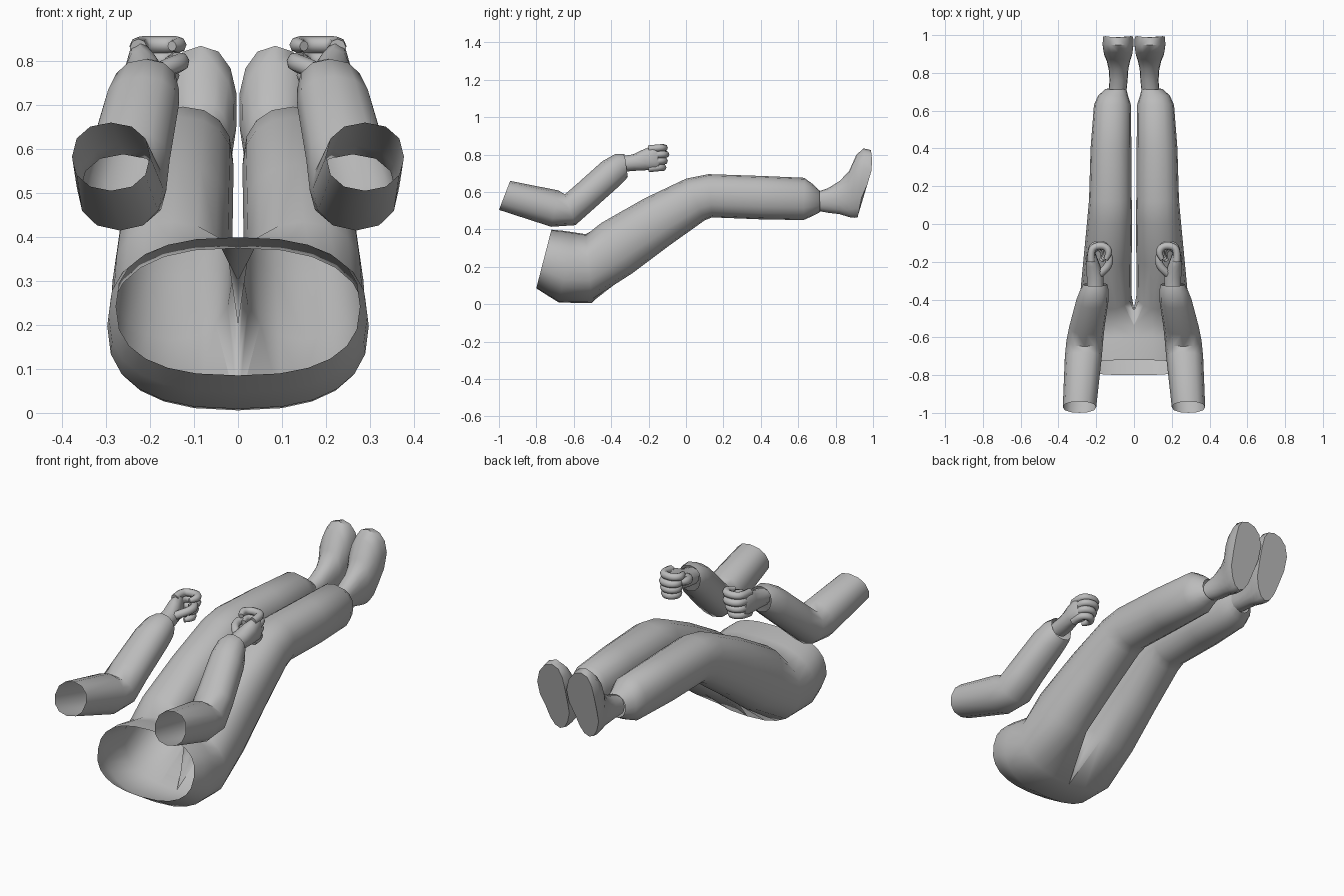
import bpy
import bmesh
from math import sin, cos, radians, copysign
from mathutils import Vector

if "Cube" in bpy.data.objects:
    bpy.data.objects.remove(bpy.data.objects["Cube"], do_unlink=True)

grey = bpy.data.materials.new("plain grey")
grey.use_nodes = True
colour = (0.5, 0.5, 0.5, 1)
grey.diffuse_color = colour
grey.node_tree.nodes["Principled BSDF"].inputs["Base Color"].default_value = colour


def soft(v, power):
    return copysign(abs(v) ** power, v)


def ring_points(angles, y, z, tilt, x_in, x_out, half, taper=0, bend=0, power=0.9):
    """Cross-section whose plane holds the x axis; tilt turns it in the yz plane."""
    a = radians(tilt)
    up = Vector((0, -sin(a), cos(a)))
    along = Vector((0, cos(a), sin(a)))
    mid = Vector(((x_in + x_out) / 2, y, z))
    points = []
    for deg in angles:
        s = soft(sin(radians(deg)), power)
        c = soft(cos(radians(deg)), power)
        x = s * (x_out - x_in) / 2 * (1 + taper * c)
        bulge = bend * max(0, 1 - ((c - 0.35) / 0.65) ** 2)
        points.append(mid + Vector((x, 0, 0)) + up * c * half + along * bulge)
    return points


def finish(ob):
    """Mirror to the other side, colour and smooth."""
    ob.data.materials.append(grey)
    mirror = ob.modifiers.new("both sides", "MIRROR")
    mirror.use_clip = True
    bpy.ops.object.select_all(action="DESELECT")
    ob.select_set(True)
    bpy.context.view_layer.objects.active = ob
    bpy.ops.object.shade_smooth_by_angle(angle=radians(50))


def bridge(bm, a, b, closed=True):
    count = len(a)
    for i in range(count if closed else count - 1):
        j = (i + 1) % count
        bm.faces.new((a[i], a[j], b[j], b[i]))


def to_object(bm, name):
    bmesh.ops.recalc_face_normals(bm, faces=bm.faces)
    mesh = bpy.data.meshes.new(name)
    bm.to_mesh(mesh)
    bm.free()
    ob = bpy.data.objects.new(name, mesh)
    bpy.context.collection.objects.link(ob)
    finish(ob)


def loft(name, sections, sides, cap_end=False):
    bm = bmesh.new()
    angles = [360 * i / sides for i in range(sides)]
    rings = [[bm.verts.new(p) for p in ring_points(angles, *s)] for s in sections]
    for a, b in zip(rings, rings[1:]):
        bridge(bm, a, b)
    if cap_end:
        bm.faces.new(rings[-1])
    to_object(bm, name)


# Trousers: open waist shell that splits into two legs at the crotch
waist = [
    (-0.76, 0.242, -14.5, -0.277, 0.277, 0.162),
    (-0.70, 0.220, -13, -0.294, 0.294, 0.178),
    (-0.64, 0.197, -12, -0.297, 0.297, 0.192),
    (-0.52, 0.190, 5, -0.292, 0.292, 0.185),
]
leg = [
    (-0.37, 0.300, 32, 0.014, 0.285, 0.158),
    (-0.16, 0.437, 27, 0.012, 0.265, 0.143),
    (0.05, 0.560, 24, 0.010, 0.245, 0.122),
    (0.13, 0.580, 5, 0.012, 0.238, 0.116),
    (0.40, 0.570, -1, 0.014, 0.230, 0.116),
    (0.63, 0.563, -1, 0.016, 0.212, 0.113),
    (0.68, 0.557, 0, 0.032, 0.190, 0.084),
    (0.715, 0.551, 2, 0.040, 0.150, 0.058),
]
bm = bmesh.new()
arc = [15 * i for i in range(13)]
shells = []
for section in waist:
    points = ring_points(arc, *section, power=0.8)
    points[0].x = points[-1].x = 0
    shells.append([bm.verts.new(p) for p in points])
for a, b in zip(shells, shells[1:]):
    bridge(bm, a, b, closed=False)
saddle = [bm.verts.new((0, y, z)) for y, z in ((-0.47, 0.1), (-0.45, 0.2), (-0.46, 0.3))]
previous = shells[-1] + saddle
for section in leg:
    ring = [bm.verts.new(p) for p in ring_points([22.5 * i - 45 for i in range(16)], *section)]
    bridge(bm, previous, ring)
    previous = ring
to_object(bm, "trousers")

# Feet: ankle opening out into an upright sole
loft("foot", [
    (0.70, 0.550, 0, 0.040, 0.135, 0.050),
    (0.76, 0.555, 0, 0.034, 0.130, 0.066),
    (0.82, 0.570, 0, 0.030, 0.134, 0.088),
    (0.865, 0.590, -3, 0.020, 0.145, 0.120, 0.1),
    (0.895, 0.630, -5, 0.010, 0.158, 0.167, 0.2),
    (0.925, 0.648, -7, 0.004, 0.165, 0.187, 0.2, 0.015),
    (0.953, 0.645, -11, 0.005, 0.164, 0.183, 0.2, 0.025),
], 16, cap_end=True)

# Sleeves: open at the shoulder, bent at the elbow
loft("sleeve", [
    (-0.97, 0.582, -21, 0.200, 0.377, 0.083),
    (-0.70, 0.511, -12, 0.170, 0.366, 0.099),
    (-0.62, 0.505, 19, 0.163, 0.358, 0.087),
    (-0.54, 0.575, 36, 0.155, 0.342, 0.080),
    (-0.40, 0.700, 36, 0.134, 0.305, 0.080),
    (-0.35, 0.735, 22, 0.134, 0.285, 0.074),
    (-0.32, 0.743, 8, 0.142, 0.268, 0.062),
], 12)

# Hands: palm, four curled fingers and a thumb
loft("palm", [
    (-0.34, 0.750, 6, 0.160, 0.250, 0.042),
    (-0.28, 0.757, 6, 0.160, 0.252, 0.044),
    (-0.22, 0.772, 8, 0.178, 0.256, 0.056),
    (-0.17, 0.782, 8, 0.198, 0.252, 0.066),
    (-0.15, 0.784, 8, 0.206, 0.244, 0.058),
], 10, cap_end=True)


def digit(name, path, radius):
    curve = bpy.data.curves.new(name, "CURVE")
    curve.dimensions = "3D"
    curve.bevel_depth = radius
    curve.bevel_resolution = 2
    curve.resolution_u = 4
    curve.use_fill_caps = True
    spline = curve.splines.new("NURBS")
    spline.points.add(len(path) - 1)
    spline.use_endpoint_u = True
    spline.order_u = 3
    for i, (point, co) in enumerate(zip(spline.points, path)):
        point.co = (*co, 1)
        point.radius = 0.6 if i == len(path) - 1 else 1
    ob = bpy.data.objects.new(name, curve)
    bpy.context.collection.objects.link(ob)
    bpy.ops.object.select_all(action="DESELECT")
    ob.select_set(True)
    bpy.context.view_layer.objects.active = ob
    bpy.ops.object.convert(target="MESH")
    finish(bpy.context.view_layer.objects.active)


for i, name in enumerate(("index", "middle", "ring", "little")):
    z = 0.836 - 0.035 * i
    back = 0.008 * abs(i - 1)
    inner = 0.008 * i
    digit(name + "_finger", [
        (0.226, -0.20, z - 0.006),
        (0.230, -0.135 - back, z),
        (0.205, -0.108 - back, z),
        (0.150 + inner, -0.108 - back, z),
        (0.128 + inner, -0.145 - back, z),
        (0.150 + inner, -0.180 - back, z - 0.003),
    ], 0.0195)

digit("thumb", [
    (0.200, -0.28, 0.765),
    (0.160, -0.25, 0.785),
    (0.130, -0.21, 0.795),
    (0.132, -0.165, 0.800),
    (0.150, -0.145, 0.805),
], 0.021)
